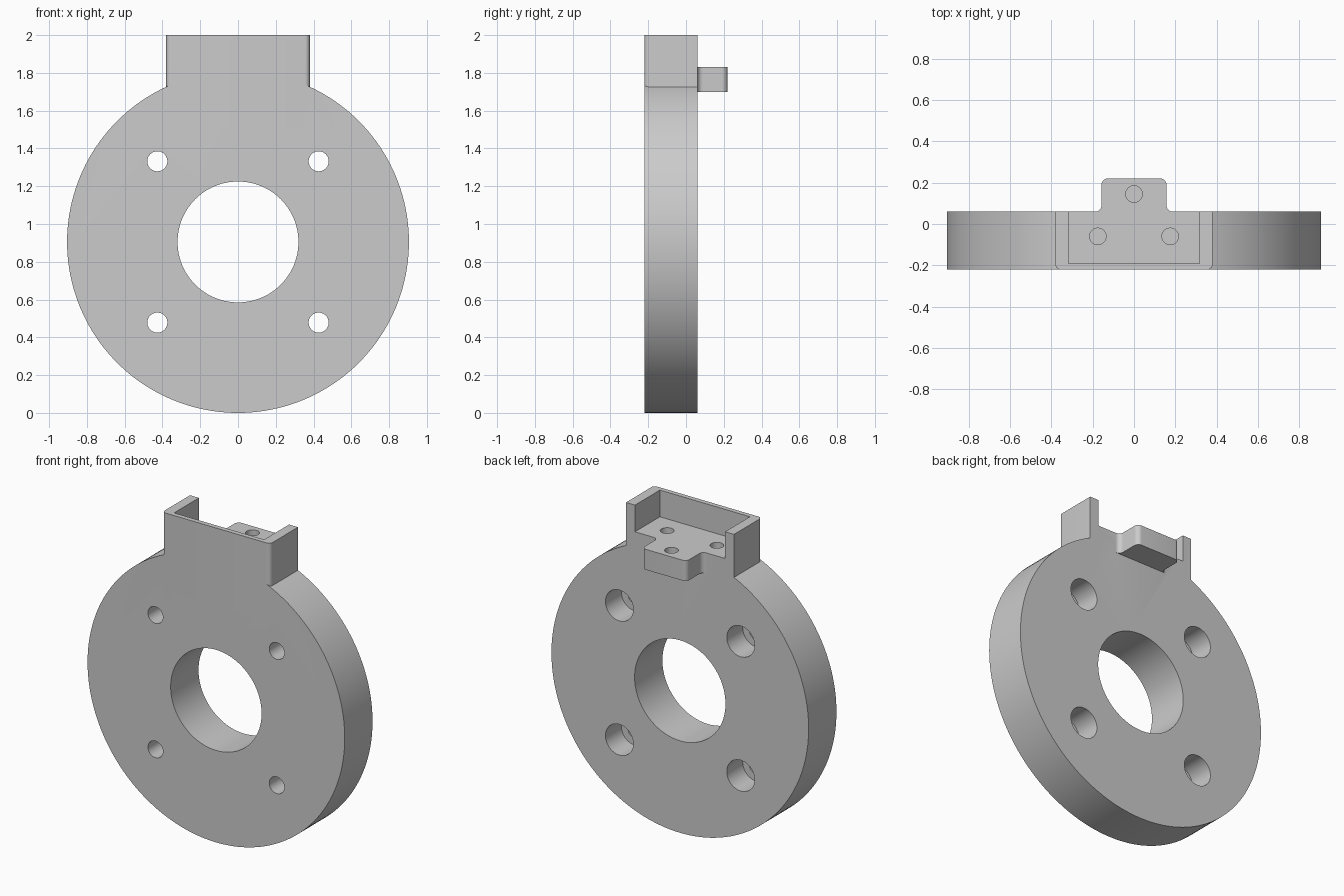
import bpy, bmesh
from math import sin, cos, pi, radians
from mathutils import Matrix

if "Cube" in bpy.data.objects:
    bpy.data.objects.remove(bpy.data.objects["Cube"])

FRONT, BACK, CZ = -0.22, 0.06, 0.905


def make(name, bm):
    bmesh.ops.recalc_face_normals(bm, faces=bm.faces)
    mesh = bpy.data.meshes.new(name)
    bm.to_mesh(mesh)
    bm.free()
    ob = bpy.data.objects.new(name, mesh)
    bpy.context.collection.objects.link(ob)
    return ob


def prism(name, pts, z0, z1):
    bm = bmesh.new()
    face = bm.faces.new([bm.verts.new((x, y, z0)) for x, y in pts])
    geo = bmesh.ops.extrude_face_region(bm, geom=[face])["geom"]
    bmesh.ops.translate(bm, vec=(0, 0, z1 - z0),
                        verts=[g for g in geo if isinstance(g, bmesh.types.BMVert)])
    return make(name, bm)


def rod_z(name, x, y, r, z0, z1, n=32):
    return prism(name, [(x + r * cos(2 * pi * i / n), y + r * sin(2 * pi * i / n))
                        for i in range(n)], z0, z1)


def rod_y(name, x, z, r, y0, y1, n=48):
    ob = rod_z(name, 0, 0, r, y0, y1, n)
    ob.data.transform(Matrix.Translation((x, 0, z)) @ Matrix.Rotation(radians(-90), 4, 'X'))
    return ob


def arc(cx, cy, r, a0, a1, n=8):
    return [(cx + r * cos(radians(a0 + (a1 - a0) * i / n)),
             cy + r * sin(radians(a0 + (a1 - a0) * i / n))) for i in range(n + 1)]


def combine(ob, tool, op):
    tool.hide_render = True
    mod = ob.modifiers.new(op, 'BOOLEAN')
    mod.operation, mod.solver, mod.object = op, 'EXACT', tool
    bpy.context.view_layer.objects.active = ob
    bpy.ops.object.modifier_apply(modifier=mod.name)
    bpy.data.objects.remove(tool, do_unlink=True)


# Round plate
plate = rod_y("flange_plate", 0, CZ, 0.905, FRONT, BACK, 160)

# Top block with rounded front corners
r = 0.025
block = prism("top_block", arc(-0.38 + r, FRONT + r, r, 180, 270)
              + arc(0.38 - r, FRONT + r, r, 270, 360)
              + [(0.38, BACK), (-0.38, BACK)], 1.5, 2.0)
combine(plate, block, 'UNION')

# Rear tongue: filleted root, rounded end; its top is trimmed by the pocket
r = 0.03
half = arc(0.157 + r, BACK + r, r, 270, 180) + arc(0.157 - r, 0.22 - r, r, 0, 90)
outline = [(0.187, -0.1)] + half + [(-x, y) for x, y in reversed(half)] + [(-0.187, -0.1)]
combine(plate, prism("tongue", outline, 1.70, 1.86), 'UNION')

# Pocket open to the top and rear
combine(plate, prism("pocket", [(-0.317, -0.19), (0.317, -0.19),
                                (0.317, 0.4), (-0.317, 0.4)], 1.83, 2.2), 'DIFFERENCE')

# Central bore
combine(plate, rod_y("bore", 0, CZ, 0.32, -0.5, 0.5, 96), 'DIFFERENCE')

# Four bolt holes, counterbored from the rear
for sx in (-1, 1):
    for sz in (-1, 1):
        x, z = sx * 0.427, CZ + sz * 0.427
        combine(plate, rod_y("counterbore", x, z, 0.098, -0.10, 0.5), 'DIFFERENCE')
        combine(plate, rod_y("bolt_hole", x, z, 0.053, -0.5, 0.0), 'DIFFERENCE')

# Blind screw holes in the pocket floor and tongue
for x, y in ((0, 0.145), (-0.175, -0.06), (0.175, -0.06)):
    combine(plate, rod_z("screw_hole", x, y, 0.04, 1.705, 2.2), 'DIFFERENCE')

plate.select_set(True)
bpy.context.view_layer.objects.active = plate
bpy.ops.object.shade_smooth_by_angle(angle=radians(30))
